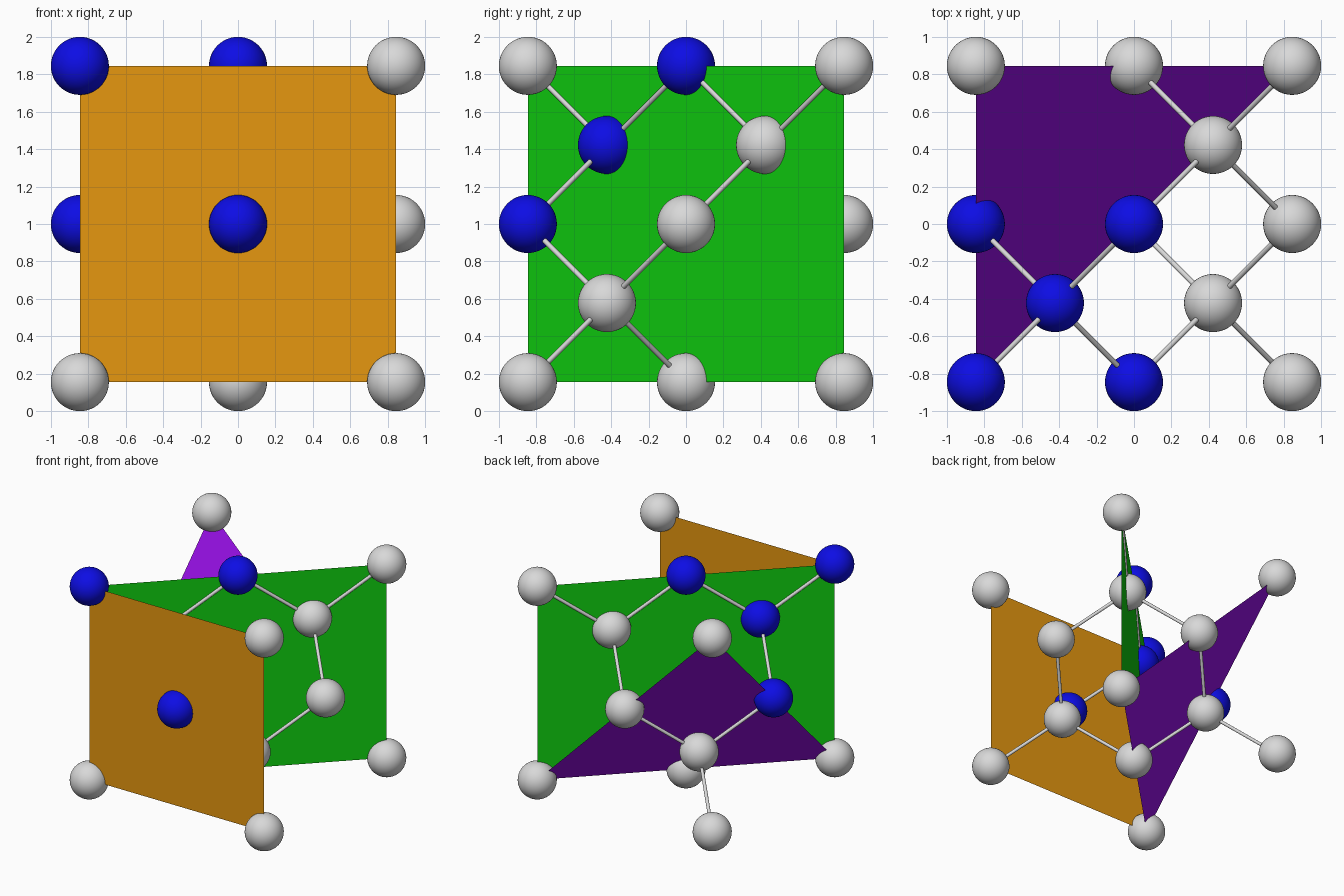
import bpy
from mathutils import Vector

if "Cube" in bpy.data.objects:
    bpy.data.objects.remove(bpy.data.objects["Cube"])

H = 0.845    # half the cell edge
R = 0.155    # atom radius
BOND = 0.014  # bond radius


def material(name, rgb):
    m = bpy.data.materials.new(name)
    m.diffuse_color = (*rgb, 1)
    m.use_nodes = True
    m.node_tree.nodes["Principled BSDF"].inputs["Base Color"].default_value = m.diffuse_color
    return m


grey = material("light grey", (0.69, 0.69, 0.69))
blue = material("blue", (0.004, 0.004, 0.78))
orange = material("orange", (0.79, 0.31, 0.005))
green = material("green", (0.005, 0.66, 0.005))
purple = material("purple", (0.31, 0.005, 0.79))


def place(p):
    """Cell coordinates (-1..1) to world."""
    return Vector(p) * H + Vector((0, 0, 1))


def finish(name, mat):
    ob = bpy.context.object
    ob.name = name
    ob.data.materials.append(mat)
    bpy.ops.object.shade_smooth_by_angle()


# Lattice sites: cube corners, face centres and four inner sites
r = (-1, 0, 1)
outer = [(x, y, z) for x in r for y in r for z in r
         if abs(x) + abs(y) + abs(z) in (1, 3)]
inner = [(-.5, -.5, .5), (.5, .5, .5), (.5, -.5, -.5), (-.5, .5, -.5)]
highlighted = {(-1, -1, 1), (0, -1, 0), (-1, 0, 0), (0, 0, 1), (-.5, -.5, .5)}

# Atoms
for p in outer + inner:
    bpy.ops.mesh.primitive_uv_sphere_add(segments=48, ring_count=24,
                                         radius=R, location=place(p))
    finish("atom", blue if p in highlighted else grey)

# Bonds from each inner atom to its four nearest neighbours
for p in inner:
    for q in outer:
        if (Vector(p) - Vector(q)).length < 0.9:
            a, b = place(p), place(q)
            d = b - a
            bpy.ops.mesh.primitive_cylinder_add(
                vertices=16, radius=BOND, depth=d.length, location=(a + b) / 2,
                rotation=d.to_track_quat('Z', 'Y').to_euler())
            finish("bond", grey)


# Crystal planes, single thin sheets
def sheet(name, corners, mat):
    me = bpy.data.meshes.new(name)
    me.from_pydata([place(c) for c in corners], [], [range(len(corners))])
    me.materials.append(mat)
    bpy.context.collection.objects.link(bpy.data.objects.new(name, me))


sheet("face_plane", [(-1, -1, -1), (1, -1, -1), (1, -1, 1), (-1, -1, 1)], orange)
sheet("diagonal_plane", [(-1, -1, -1), (1, 1, -1), (1, 1, 1), (-1, -1, 1)], green)
sheet("corner_plane", [(-1, -1, -1), (1, 1, -1), (-1, 1, 1)], purple)
